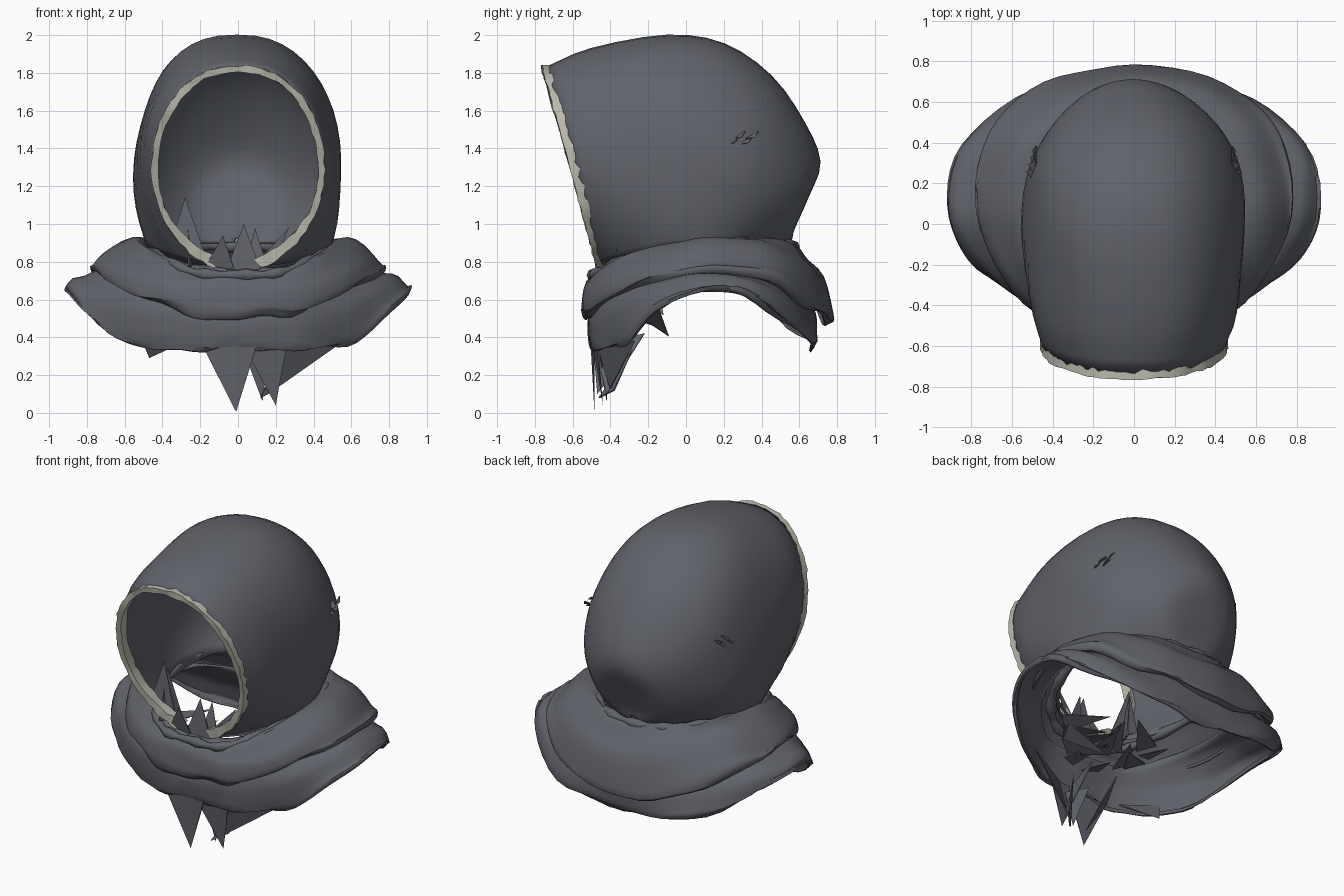
import bpy, bmesh, math, random
from mathutils import Vector

if "Cube" in bpy.data.objects:
    bpy.data.objects.remove(bpy.data.objects["Cube"])

random.seed(4)


def material(name, rgb):
    m = bpy.data.materials.new(name)
    m.diffuse_color = (*rgb, 1)
    m.use_nodes = True
    m.node_tree.nodes["Principled BSDF"].inputs["Base Color"].default_value = m.diffuse_color
    return m


CLOTH = material("slate_cloth", (0.118, 0.124, 0.145))
TRIM = material("pale_trim", (0.50, 0.49, 0.42))


def spline(keys, n, closed=False):
    """Catmull-Rom through keys, n steps per span."""
    k = [Vector(p) for p in keys]
    c = len(k)
    get = (lambda i: k[i % c]) if closed else (
        lambda i: 2 * k[0] - k[1] if i < 0 else 2 * k[-1] - k[-2] if i >= c else k[i])
    out = []
    for i in range(c if closed else c - 1):
        a, b, d, e = (get(i + j) for j in (-1, 0, 1, 2))
        for s in range(n):
            t = s / n
            out.append(0.5 * (2 * b + (d - a) * t + (2 * a - 5 * b + 4 * d - e) * t * t
                              + (3 * b - a - 3 * d + e) * t ** 3))
    return out if closed else out + [k[-1]]


def loft(name, rows, mat, close_row=False, close_col=False, thick=0.0, angle=40):
    bm = bmesh.new()
    vs = [[bm.verts.new(p) for p in r] for r in rows]
    nr, nc = len(rows), len(rows[0])
    for i in range(nr if close_col else nr - 1):
        for j in range(nc if close_row else nc - 1):
            i2, j2 = (i + 1) % nr, (j + 1) % nc
            bm.faces.new((vs[i][j], vs[i][j2], vs[i2][j2], vs[i2][j]))
    bmesh.ops.recalc_face_normals(bm, faces=bm.faces)
    return finish(name, bm, mat, thick, angle)


def finish(name, bm, mat, thick=0.0, angle=None):
    me = bpy.data.meshes.new(name)
    bm.to_mesh(me)
    bm.free()
    me.materials.append(mat)
    ob = bpy.data.objects.new(name, me)
    bpy.context.collection.objects.link(ob)
    if thick:
        sol = ob.modifiers.new("thickness", "SOLIDIFY")
        sol.thickness, sol.offset = thick, 0
    if angle:
        bpy.ops.object.select_all(action="DESELECT")
        ob.select_set(True)
        bpy.context.view_layer.objects.active = ob
        bpy.ops.object.shade_smooth_by_angle(angle=math.radians(angle))
    return ob


# Hood: arches from the face opening to the nape
# top y, top z, bottom y, bottom z, bottom half width, greatest half width,
# squareness of the upper and lower part
STATIONS = [
    (-0.74, 1.825, -0.45, 0.78, 0.12, 0.445, 0.90, 1.12), (-0.50, 1.925, -0.38, 0.80, 0.28, 0.495, 0.84, 0.92),
    (-0.10, 1.995, -0.15, 0.84, 0.44, 0.535, 0.82, 0.76), (0.20, 1.95, 0.05, 0.86, 0.47, 0.54, 0.86, 0.80),
    (0.45, 1.78, 0.20, 0.88, 0.44, 0.505, 0.93, 0.93), (0.62, 1.54, 0.32, 0.90, 0.38, 0.425, 1.0, 1.0),
    (0.705, 1.33, 0.42, 0.90, 0.28, 0.31, 1.1, 1.1), (0.645, 1.15, 0.50, 0.90, 0.19, 0.215, 1.1, 1.1),
    (0.57, 0.98, 0.54, 0.90, 0.08, 0.10, 1.0, 1.0), (0.555, 0.92, 0.55, 0.90, 0.015, 0.02, 1.0, 1.0)]


def arch(st, n=36, grow=0.0, dy=0.0):
    ty, tz, by, bz, xb, w, e_up, e_low = st
    top, bot = Vector((0, ty, tz)), Vector((0, by, bz))
    end = math.pi - math.asin((xb / w) ** (1 / e_low))
    pts = []
    for i in range(n + 1):
        a = end * (2 * i / n - 1)
        t = (1 - math.cos(a)) / (1 - math.cos(end))
        e = e_up if abs(a) < math.pi / 2 else e_low
        x = math.copysign(abs(math.sin(a)) ** e, a)
        pts.append(top.lerp(bot, t) + Vector(((w + grow) * x, dy, grow * math.cos(a))))
    return pts


hood_cols = [spline(c, 3) for c in zip(*[arch(s) for s in STATIONS])]
for c in hood_cols:
    for p in c[2:-4]:
        p.x += 0.006 * math.sin(9 * p.z + 7 * p.y)
loft("hood", hood_cols, CLOTH, thick=0.015)

# Frayed trim band around the face opening, broader at its lower ends
section = [(0.014, -0.024), (0.014, 0.042), (-0.018, 0.045), (-0.022, -0.02)]
band = [arch(STATIONS[0], 72, g, d) for g, d in section]
for k, row in enumerate(band):
    for i, p in enumerate(row):
        p += Vector([random.uniform(-0.005, 0.005) for _ in range(3)])
        flare = max(0, abs(i / 36 - 1) - 0.72) / 0.28
        if k > 1:
            p.x -= math.copysign(0.03 * flare, p.x)
            p.z += 0.015 * flare
loft("face_trim", band, TRIM, close_col=True, angle=25)


# Draped cowl: mirrored half rings, front to back
def ring(half):
    full = half + [(-x, y, z) for x, y, z in half[-2:0:-1]]
    return spline(full, 5, True)


def drape(name, halves, ripple, phase):
    rows = [list(r) for r in zip(*[spline(c, 4) for c in zip(*[ring(h) for h in halves])])]
    n = len(rows) - 1
    for v, row in enumerate(rows):
        for p in row:
            a = math.atan2(p.y, p.x)
            f = v / n
            lift = ripple * (math.sin(7 * a + phase + 5 * f) + 0.6 * math.sin(13 * a - phase))
            p.z += lift * f + 0.010 * math.sin(f * 18 + 1.5 * math.sin(3 * a + phase))
            p.y += lift * 0.4 * f
    return loft(name, rows, CLOTH, close_row=True, thick=0.014, angle=35)


drape("upper_cowl", [
    [(0, -.42, .77), (.2, -.42, .77), (.40, -.25, .83), (.47, .05, .88), (.42, .30, .90), (.25, .49, .90), (0, .56, .89)],
    [(0, -.51, .71), (.28, -.48, .72), (.48, -.29, .83), (.58, .05, .92), (.52, .34, .92), (.30, .55, .88), (0, .62, .83)],
    [(0, -.54, .60), (.30, -.52, .63), (.57, -.32, .73), (.74, .05, .80), (.66, .40, .80), (.40, .64, .75), (0, .72, .70)],
    [(0, -.54, .52), (.30, -.52, .55), (.59, -.33, .66), (.77, .05, .76), (.71, .44, .72), (.44, .69, .57), (0, .775, .49)],
    [(0, -.51, .51), (.28, -.49, .54), (.56, -.31, .65), (.74, .05, .74), (.68, .42, .70), (.42, .66, .56), (0, .74, .48)],
], 0.013, 0.6)

drape("lower_cowl", [
    [(0, -.46, .62), (.3, -.45, .63), (.50, -.28, .71), (.58, -.10, .75), (.60, .08, .77), (.54, .34, .77), (.32, .52, .72), (0, .60, .70)],
    [(0, -.51, .49), (.3, -.49, .51), (.61, -.32, .58), (.75, -.13, .67), (.81, .08, .73), (.75, .40, .69), (.45, .61, .56), (0, .68, .52)],
    [(0, -.50, .36), (.3, -.48, .36), (.59, -.33, .38), (.81, -.17, .56), (.91, .08, .66), (.84, .39, .61), (.50, .65, .42), (0, .68, .37)],
    [(0, -.48, .35), (.3, -.46, .35), (.57, -.32, .37), (.79, -.16, .55), (.89, .08, .65), (.82, .37, .60), (.48, .63, .40), (0, .66, .35)],
], 0.012, 2.0)


# Bunched roll of cloth round the neck
def roll(name, half, radius, phase):
    path = ring(half)
    c = sum(path, Vector()) / len(path)
    rows = []
    for i, p in enumerate(path):
        out = Vector((p.x - c.x, p.y - c.y, 0)).normalized()
        r = radius * (1 + 0.3 * math.sin(i * 1.7 + phase))
        rows.append([p + out * r * math.cos(k * math.pi / 4)
                     + Vector((0, 0, r * math.sin(k * math.pi / 4))) for k in range(8)])
    loft(name, rows, CLOTH, close_row=True, close_col=True, angle=50)


roll("neck_roll", [(0, -.49, .73), (.22, -.47, .74), (.40, -.29, .82), (.49, .05, .88),
                   (.43, .31, .90), (.25, .51, .89), (0, .57, .88)], 0.027, 0)


# Torn cloth: thin pointed shards given by two base corners and a tip
def shards(name, tris):
    bm = bmesh.new()
    for tri in tris:
        a, b, c = (Vector(p) for p in tri)
        n = (b - a).cross(c - a).normalized() * 0.005
        v = [bm.verts.new(p) for p in (a + n, b + n, a - n, b - n, c)]
        for q in ((0, 1, 4), (3, 2, 4), (1, 3, 4), (2, 0, 4), (0, 2, 3, 1)):
            bm.faces.new([v[i] for i in q])
    bmesh.ops.recalc_face_normals(bm, faces=bm.faces)
    finish(name, bm, CLOTH)


shards("hanging_tatters", [
    ((-.19, -.49, .36), (.10, -.50, .36), (-.01, -.485, .005)),
    ((.02, -.49, .37), (.26, -.47, .37), (.20, -.44, .04)),
    ((.02, -.40, .36), (.16, -.46, .30), (.13, -.42, .06)),
    ((.20, -.40, .13), (.20, -.47, .37), (.56, -.27, .38)),
    ((.12, -.46, .08), (.20, -.38, .12), (.24, -.28, .34)),
    ((-.52, -.38, .42), (-.28, -.47, .38), (-.47, -.32, .29)),
    ((-.19, -.49, .36), (-.06, -.24, .40), (-.01, -.47, .10)),
    ((.10, -.49, .36), (.14, -.22, .42), (.19, -.42, .10)),
])
shards("throat_tatters", [
    ((-.36, -.40, .88), (-.16, -.42, .80), (-.28, -.38, 1.14)),
    ((-.06, -.46, .76), (.12, -.46, .76), (.03, -.44, 1.00)),
    ((-.17, -.47, .78), (-.02, -.47, .76), (-.08, -.51, .94)),
    ((.08, -.44, .78), (.20, -.42, .82), (.27, -.40, .98)),
    ((.14, -.42, .80), (.36, -.36, .86), (.36, -.42, 1.00)),
    ((-.26, -.46, .78), (-.20, -.30, .76), (-.27, -.36, 1.10)),
    ((.03, -.46, .74), (.16, -.44, .76), (.09, -.40, .98)),
])

# Loose ends inside the collar
inner = []
for i in range(14):
    a = math.pi * (1.14 + 0.72 * i / 13)
    base = Vector((0.40 * math.cos(a), 0.44 * math.sin(a) - 0.02, random.uniform(.50, .74)))
    side = Vector((-math.sin(a), math.cos(a), random.uniform(-.4, .4))) * 0.065
    tip = Vector((base.x * 0.35, base.y * 0.40 + random.uniform(-.06, .04),
                  base.z + random.uniform(-.16, .08)))
    inner.append((base - side, base + side, tip))
shards("inner_tatters", inner)

# Small puckers on the sides of the hood
puckers = []
for s in (-1, 1):
    for k in range(4):
        y, z = 0.24 + 0.035 * k, 1.44 + 0.03 * (k % 2)
        puckers.append(((s * .49, y - .03, z - .02), (s * .48, y + .04, z + .02),
                        (s * (.53 - 0.01 * k), y + .02, z - .01)))
shards("side_puckers", puckers)
